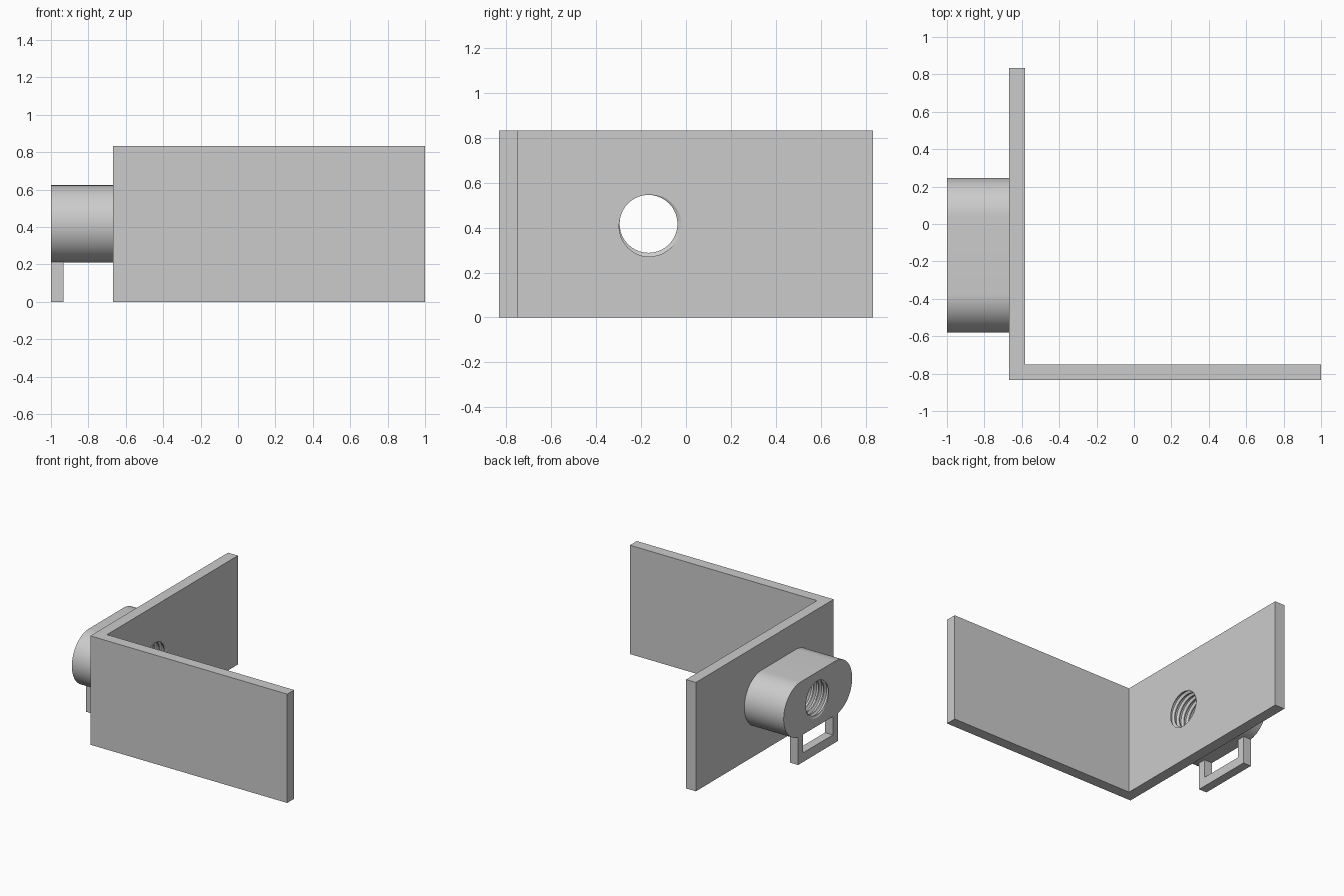
import bpy, bmesh
from math import sin, cos, pi, radians

if "Cube" in bpy.data.objects:
    bpy.data.objects.remove(bpy.data.objects["Cube"])

grey = bpy.data.materials.new("plain grey")
grey.use_nodes = True
grey.diffuse_color = (0.6, 0.6, 0.6, 1)
grey.node_tree.nodes["Principled BSDF"].inputs["Base Color"].default_value = (0.6, 0.6, 0.6, 1)

T = 0.083                  # plate thickness
HEIGHT = 0.833
WALL = -0.667              # outer face of the side plate
HOLE_Y, HOLE_Z = -0.167, 0.417


def finish(name, bm):
    bmesh.ops.recalc_face_normals(bm, faces=bm.faces)
    mesh = bpy.data.meshes.new(name)
    bm.to_mesh(mesh)
    bm.free()
    mesh.materials.append(grey)
    obj = bpy.data.objects.new(name, mesh)
    bpy.context.collection.objects.link(obj)
    return obj


def prism(name, outline, offset):
    """Extrude a closed outline of 3D points along an offset."""
    bm = bmesh.new()
    face = bm.faces.new([bm.verts.new(p) for p in outline])
    out = bmesh.ops.extrude_face_region(bm, geom=[face], use_keep_orig=True)
    moved = [v for v in out["geom"] if isinstance(v, bmesh.types.BMVert)]
    bmesh.ops.translate(bm, verts=moved, vec=offset)
    return finish(name, bm)


def threaded_rod(name, minor, major, pitch, x0, x1, sides=40):
    """Helical solid with flat crests and roots; the seam climbs one pitch."""
    profile = [(0.0, minor), (0.2, minor), (0.45, major), (0.75, major)]
    k = len(profile)
    rows = int((x1 - x0) / pitch) * k
    bm = bmesh.new()
    grid = []
    for j in range(sides):
        a = 2 * pi * j / sides
        column = []
        for i in range(rows + (k if j == 0 else 0)):
            step, r = profile[i % k]
            x = x0 + pitch * (i // k + step + j / sides)
            column.append(bm.verts.new((x, HOLE_Y + r * cos(a), HOLE_Z + r * sin(a))))
        grid.append(column)
    for j in range(sides):
        nxt = grid[j + 1] if j + 1 < sides else grid[0][k:]
        for i in range(rows - 1):
            bm.faces.new((grid[j][i], nxt[i], nxt[i + 1], grid[j][i + 1]))
    # Close both ends with a fan around the axis
    for row, x, first in ((0, x0 - pitch, True), (rows - 1, x1 + pitch * 2, False)):
        rim = [c[row] for c in grid]
        rim += [grid[0][n] for n in (range(k, 0, -1) if first else range(rows - 1 + k, rows - 1, -1))]
        hub = bm.verts.new((x, HOLE_Y, HOLE_Z))
        for a, b in zip(rim, rim[1:] + rim[:1]):
            bm.faces.new((a, b, hub))
    return finish(name, bm)


# L-shaped angle plate
L = [(WALL, -HEIGHT), (1, -HEIGHT), (1, T - HEIGHT), (WALL + T, T - HEIGHT),
     (WALL + T, HEIGHT), (WALL, HEIGHT)]
angle_plate = prism("angle_plate", [(x, y, 0) for x, y in L], (0, 0, HEIGHT))

# Stadium-shaped boss on the outside of the side plate
R, SEG = 0.207, 32
stadium = []
for side in (1, -1):
    for i in range(SEG + 1):
        a = -side * pi / 2 + side * pi * i / SEG if side == 1 else pi / 2 + pi * i / SEG
        stadium.append((-1, HOLE_Y + side * R + R * cos(a), HOLE_Z + R * sin(a)))
boss = prism("boss", stadium, (WALL + 1, 0, 0))

# Strap loop hanging under the boss, open at the top against the boss
W, BAR, TOP = 0.24, 0.06, HOLE_Z - R
U = [(-W, 0), (W, 0), (W, TOP), (W - BAR, TOP), (W - BAR, 0.07),
     (BAR - W, 0.07), (BAR - W, TOP), (-W, TOP)]
# Small upward overlap keeps the uprights joined to the rounded ends
strap_loop = prism("strap_loop", [(-1, HOLE_Y + y, z + (0.004 if z == TOP else 0)) for y, z in U],
                   (0.067, 0, 0))

# Threaded hole through boss and plate
thread = threaded_rod("thread_cutter", 0.129, 0.146, 0.042, -1.15, -0.4)
thread.hide_render = True
for obj in (angle_plate, boss):
    cut = obj.modifiers.new("threaded_hole", "BOOLEAN")
    cut.operation = "DIFFERENCE"
    cut.solver = "EXACT"
    cut.object = thread
    bpy.context.view_layer.objects.active = obj
    bpy.ops.object.modifier_apply(modifier=cut.name)
bpy.data.objects.remove(thread)

# Smooth curved faces, keep edges crisp
bpy.ops.object.select_all(action="DESELECT")
for obj in (angle_plate, boss):
    obj.select_set(True)
bpy.context.view_layer.objects.active = boss
bpy.ops.object.shade_smooth_by_angle(angle=radians(25))
